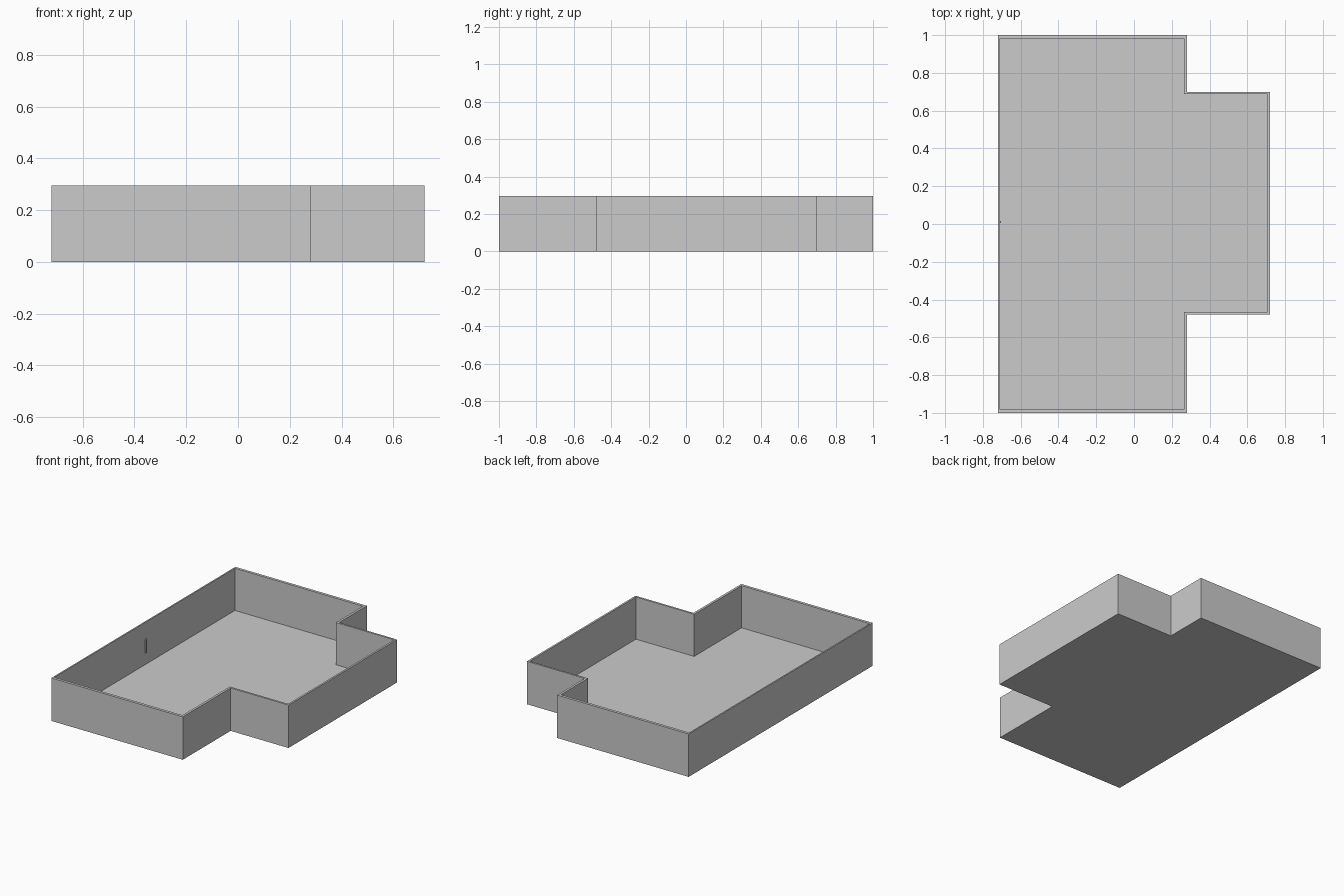
import bpy, bmesh

if "Cube" in bpy.data.objects:
    bpy.data.objects.remove(bpy.data.objects["Cube"])

HEIGHT, FLOOR = 0.295, 0.005

# Plan outlines, counter-clockwise: outer face and inner face of the walls
outer = [(-0.72, -1), (0.28, -1), (0.28, -0.48), (0.72, -0.48),
         (0.72, 0.70), (0.28, 0.70), (0.28, 1), (-0.72, 1)]
inner = [(-0.71, -0.981), (0.264, -0.981), (0.264, -0.466), (0.707, -0.466),
         (0.707, 0.687), (0.264, 0.687), (0.264, 0.981), (-0.71, 0.981)]


def finish(name, bm):
    bmesh.ops.recalc_face_normals(bm, faces=bm.faces)
    mesh = bpy.data.meshes.new(name)
    bm.to_mesh(mesh)
    bm.free()
    obj = bpy.data.objects.new(name, mesh)
    bpy.context.collection.objects.link(obj)
    return obj


# Room shell: outer walls, rim, inner walls, with floor and underside caps
bm = bmesh.new()
levels = [(outer, 0), (outer, HEIGHT), (inner, HEIGHT), (inner, FLOOR)]
rings = [[bm.verts.new((x, y, z)) for x, y in outline] for outline, z in levels]
for a, b in zip(rings, rings[1:]):
    for i in range(len(a)):
        j = (i + 1) % len(a)
        bm.faces.new((a[i], a[j], b[j], b[i]))
bm.faces.new(rings[0])
bm.faces.new(rings[-1])
finish("room_shell", bm)

# Small upright handle on the inside of the long wall
bm = bmesh.new()
bmesh.ops.create_cube(bm, size=1)
handle = finish("wall_handle", bm)
handle.scale = (0.008, 0.012, 0.095)
handle.location = (-0.707, 0.01, 0.133)
